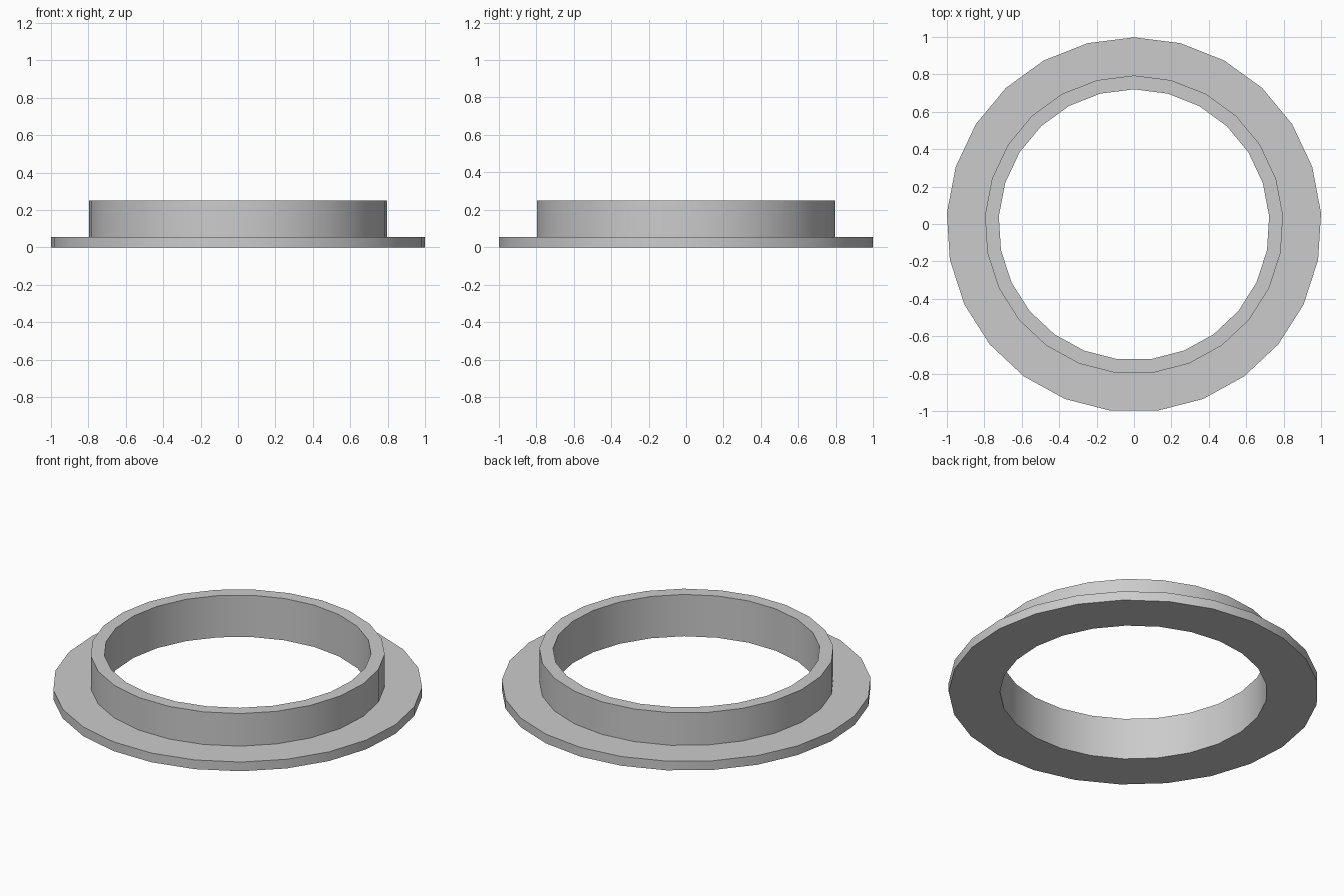
import bpy
import bmesh
from math import radians
from mathutils import Matrix, Vector

cube = bpy.data.objects.get("Cube")
if cube:
    bpy.data.objects.remove(cube, do_unlink=True)

SIDES = 25
CENTRE_Y = -0.004

grey = bpy.data.materials.new("light_grey")
grey.use_nodes = True
colour = (0.6, 0.6, 0.6, 1)
grey.diffuse_color = colour
grey.node_tree.nodes["Principled BSDF"].inputs["Base Color"].default_value = colour


def lathe(name, profile):
    """Revolve a closed (radius, height) profile around the vertical axis."""
    bm = bmesh.new()
    rings = []
    for i in range(SIDES):
        turn = Matrix.Rotation(radians(360 * i / SIDES), 3, 'Z')
        rings.append([bm.verts.new(turn @ Vector((0, r, z))) for r, z in profile])
    for i, ring in enumerate(rings):
        following = rings[(i + 1) % SIDES]
        for j in range(len(profile)):
            k = (j + 1) % len(profile)
            bm.faces.new((ring[j], following[j], following[k], ring[k]))
    bmesh.ops.recalc_face_normals(bm, faces=bm.faces)
    mesh = bpy.data.meshes.new(name)
    bm.to_mesh(mesh)
    bm.free()
    mesh.materials.append(grey)
    obj = bpy.data.objects.new(name, mesh)
    obj.location.y = CENTRE_Y
    bpy.context.collection.objects.link(obj)
    bpy.ops.object.select_all(action='DESELECT')
    obj.select_set(True)
    bpy.context.view_layer.objects.active = obj
    bpy.ops.object.shade_smooth_by_angle(angle=radians(30))
    return obj


# Flat flange and upright collar in one continuous section
INNER, COLLAR, RIM = 0.724, 0.798, 1.002
FLANGE_TOP, COLLAR_TOP = 0.055, 0.25
lathe("flanged_ring", [
    (INNER, 0), (RIM, 0), (RIM, FLANGE_TOP),
    (COLLAR, FLANGE_TOP), (COLLAR, COLLAR_TOP), (INNER, COLLAR_TOP),
])
